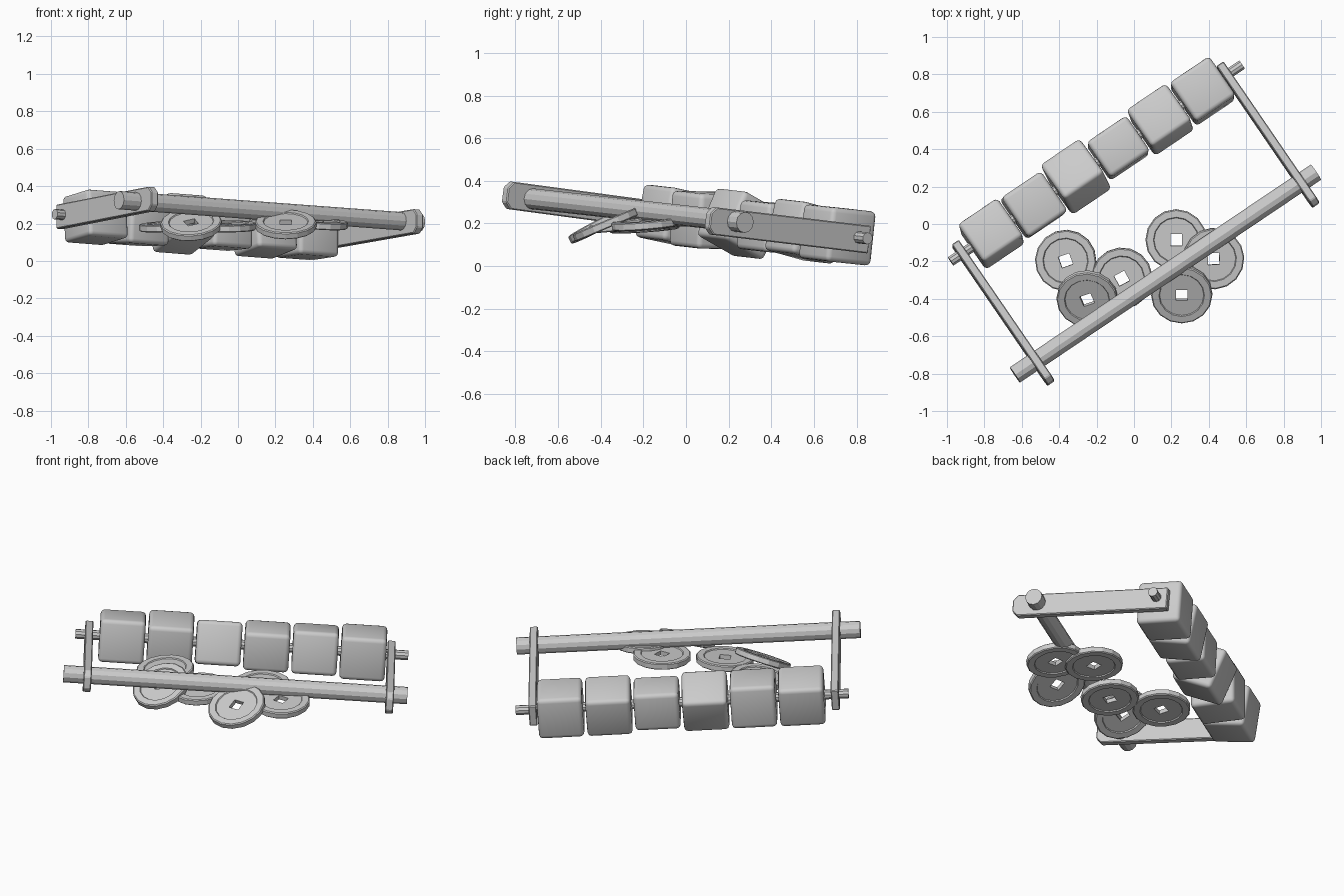
import bpy, bmesh
from math import sin, cos, pi, radians
from mathutils import Vector, Matrix

if "Cube" in bpy.data.objects:
    bpy.data.objects.remove(bpy.data.objects["Cube"])


def make(name, bm, matrix=None, smooth=None):
    bmesh.ops.recalc_face_normals(bm, faces=bm.faces)
    me = bpy.data.meshes.new(name)
    bm.to_mesh(me)
    bm.free()
    ob = bpy.data.objects.new(name, me)
    bpy.context.collection.objects.link(ob)
    if matrix:
        ob.matrix_world = matrix
    if smooth:
        bpy.context.view_layer.objects.active = ob
        ob.select_set(True)
        bpy.ops.object.shade_smooth_by_angle(angle=radians(smooth))
        ob.select_set(False)
    return ob


def frame(x, y, z, loc):
    m = Matrix((x, y, z)).transposed().to_4x4()
    m.translation = loc
    return m


def cylinder(name, a, b, r, sides):
    bm = bmesh.new()
    d = b - a
    bmesh.ops.create_cone(bm, cap_ends=True, segments=sides, radius1=r, radius2=r, depth=d.length)
    m = Matrix.Translation((a + b) / 2) @ d.to_track_quat('Z', 'Y').to_matrix().to_4x4()
    return make(name, bm, m)


# axle and grip bar
axle_a, axle_b = Vector((-0.98, -0.20, 0.25)), Vector((0.577, 0.852, 0.13))
cylinder("axle", axle_a, axle_b, 0.028, 10)
cylinder("grip_bar", Vector((-0.637, -0.807, 0.325)), Vector((0.973, 0.277, 0.205)), 0.049, 12)
u = (axle_b - axle_a).normalized()


# side plates with clipped corners at the grip end
def plate(name, start, end):
    d = end - start
    n, h, c = d.length, 0.065, 0.03
    v = (d - u * d.dot(u)).normalized()
    w = v.cross(u)
    bm = bmesh.new()
    pts = [(0, -h), (n - c, -h), (n, -h + c), (n, h - c), (n - c, h), (0, h)]
    f = bm.faces.new([bm.verts.new((x, -0.0225, z)) for x, z in pts])
    g = bmesh.ops.extrude_face_region(bm, geom=[f])
    bmesh.ops.translate(bm, vec=(0, 0.045, 0),
                        verts=[e for e in g['geom'] if isinstance(e, bmesh.types.BMVert)])
    bmesh.ops.bevel(bm, geom=bm.edges[:], offset=0.005, segments=1, affect='EDGES')
    make(name, bm, frame(v, u, w, start))


plate("left_side_plate", Vector((-0.955, -0.105, 0.235)), Vector((-0.445, -0.85, 0.335)))
plate("right_side_plate", Vector((0.46, 0.85, 0.125)), Vector((0.97, 0.10, 0.215)))

# rounded blocks threaded on the axle, each turned a little
v0 = Vector((u.y, -u.x, 0)).normalized()
w0 = v0.cross(u)
turns = [10, 1, 25, 4, 13, 5]
sizes = [0.252, 0.258, 0.25, 0.23, 0.25, 0.255]
for i, (t, s) in enumerate(zip(turns, sizes)):
    c, k = cos(radians(t)), sin(radians(t))
    bm = bmesh.new()
    bmesh.ops.create_cube(bm, size=1)
    bmesh.ops.scale(bm, vec=(s, 0.256, s), verts=bm.verts)
    bmesh.ops.bevel(bm, geom=bm.edges[:], offset=0.024, segments=3, profile=0.5, affect='EDGES')
    loc = axle_a.lerp(axle_b, 0.14 + 0.145 * i)
    make(f"block_{i + 1}", bm, frame(v0 * c + w0 * k, u, w0 * c - v0 * k, loc), 35)


# discs with raised rims and a square hole
def disc(name, loc, tilt_x, tilt_y, spin):
    n, h = 16, 0.031
    top = [(0, 0.013), (0.118, 0.013), (0.122, 0.019), (0.158, 0.019), (0.164, 0.014)]
    profile = top + [(r, -z) for r, z in reversed(top)]
    bm = bmesh.new()
    rings = []
    for r, z in profile:
        ring = []
        for k in range(n):
            a = 2 * pi * k / n
            rad = r or h / max(abs(cos(a)), abs(sin(a)))
            ring.append(bm.verts.new((rad * cos(a), rad * sin(a), z)))
        rings.append(ring)
    for p, q in zip(rings, rings[1:] + rings[:1]):
        for k in range(n):
            j = (k + 1) % n
            bm.faces.new((p[k], p[j], q[j], q[k]))
    m = (Matrix.Translation(loc) @ Matrix.Rotation(radians(tilt_x), 4, 'X')
         @ Matrix.Rotation(radians(tilt_y), 4, 'Y') @ Matrix.Rotation(radians(spin), 4, 'Z'))
    make(name, bm, m)


discs = [((-0.365, -0.195, 0.185), 4, -3, 20), ((-0.25, -0.40, 0.195), 27, -3, 22),
         ((-0.065, -0.29, 0.185), 5, 0, 28), ((0.225, -0.085, 0.205), 2, 1, 0),
         ((0.425, -0.185, 0.20), 5, 4, 3), ((0.255, -0.375, 0.195), 23, 0, 0)]
for i, d in enumerate(discs):
    disc(f"disc_{i + 1}", *d)
